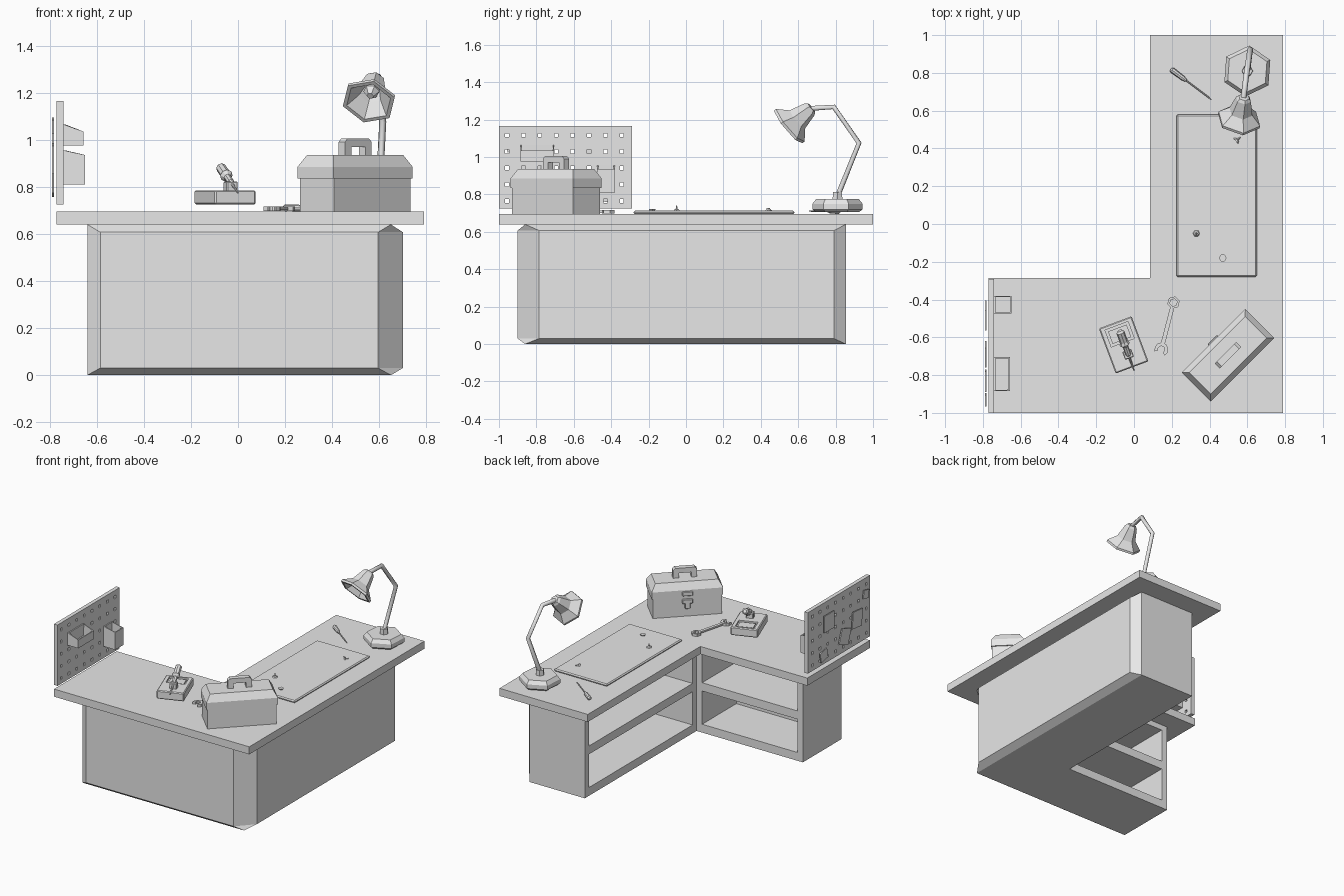
import bpy, bmesh, math
from mathutils import Matrix, Vector, Euler

if "Cube" in bpy.data.objects:
    bpy.data.objects.remove(bpy.data.objects["Cube"], do_unlink=True)

grey = bpy.data.materials.new("light grey")
grey.use_nodes = True
grey.diffuse_color = (0.8, 0.8, 0.8, 1)
grey.node_tree.nodes["Principled BSDF"].inputs["Base Color"].default_value = (0.8, 0.8, 0.8, 1)


def finish(name, bm, matrix=Matrix()):
    bm.transform(matrix)
    bmesh.ops.recalc_face_normals(bm, faces=bm.faces)
    mesh = bpy.data.meshes.new(name)
    bm.to_mesh(mesh)
    bm.free()
    mesh.materials.append(grey)
    obj = bpy.data.objects.new(name, mesh)
    bpy.context.collection.objects.link(obj)
    return obj


def place(loc, rot=(0, 0, 0)):
    return Matrix.Translation(loc) @ Euler(rot).to_matrix().to_4x4()


def add_box(bm, center, size):
    bmesh.ops.create_cube(bm, size=1, matrix=Matrix.Translation(center) @ Matrix.Diagonal((*size, 1)))


def box(name, center, size, matrix=Matrix(), bevel=0):
    bm = bmesh.new()
    add_box(bm, center, size)
    if bevel:
        bmesh.ops.bevel(bm, geom=bm.edges[:], offset=bevel, segments=1, affect='EDGES')
    return finish(name, bm, matrix)


def prism(name, points, z0, z1, matrix=Matrix()):
    bm = bmesh.new()
    face = bm.faces.new([bm.verts.new((x, y, z0)) for x, y in points])
    ext = bmesh.ops.extrude_face_region(bm, geom=[face])["geom"]
    bmesh.ops.translate(bm, vec=(0, 0, z1 - z0), verts=[v for v in ext if isinstance(v, bmesh.types.BMVert)])
    return finish(name, bm, matrix)


def lathe(name, profile, sides, start, direction, phase=0):
    """Spin (radius, distance) pairs around an axis and cap both ends."""
    bm = bmesh.new()
    rings = []
    for r, t in profile:
        angles = [phase + math.tau * i / sides for i in range(sides)]
        rings.append([bm.verts.new((r * math.cos(a), r * math.sin(a), t)) for a in angles])
    for a, b in zip(rings, rings[1:]):
        for i in range(sides):
            j = (i + 1) % sides
            bm.faces.new((a[i], a[j], b[j], b[i]))
    bm.faces.new(rings[0])
    bm.faces.new(rings[-1])
    turn = Vector(direction).to_track_quat('Z', 'Y').to_matrix().to_4x4()
    return finish(name, bm, Matrix.Translation(start) @ turn)


def cut(obj, boxes, matrix=Matrix()):
    bm = bmesh.new()
    for center, size in boxes:
        add_box(bm, center, size)
    cutter = finish("cutter", bm, matrix)
    cutter.hide_render = True
    mod = obj.modifiers.new("cut", 'BOOLEAN')
    mod.operation, mod.solver, mod.object = 'DIFFERENCE', 'EXACT', cutter
    bpy.context.view_layer.objects.active = obj
    bpy.ops.object.modifier_apply(modifier=mod.name)
    bpy.data.objects.remove(cutter, do_unlink=True)


# L-shaped worktop
prism("worktop", [(-.77, -1), (.79, -1), (.79, 1), (.085, 1), (.085, -.285), (-.77, -.285)], .64, .695)

# Cabinet with bevelled outer panels
bm = bmesh.new()
outline = [(-.64, -.42), (-.64, -.86), (.65, -.86), (.65, .855), (.21, .855), (.21, -.42)]
panel = [(-.585, -.90), (.595, -.90), (.70, -.785), (.70, .79)]
lo, hi = [[bm.verts.new((x, y, z)) for x, y in outline] for z in (0, .64)]
plo, phi = [[bm.verts.new((x, y, z)) for x, y in panel] for z in (.03, .607)]
for ring, rim in ((lo, plo), (hi, phi)):
    bm.faces.new(ring)
    bm.faces.new((ring[1], ring[2], rim[1], rim[0]))
    bm.faces.new((ring[2], rim[2], rim[1]))
    bm.faces.new((ring[2], ring[3], rim[3], rim[2]))
for i in range(3):
    bm.faces.new((plo[i], plo[i + 1], phi[i + 1], phi[i]))
for i, j in ((0, 1), (3, 4), (4, 5), (5, 0)):
    bm.faces.new((lo[i], lo[j], hi[j], hi[i]))
for i, k in ((1, 0), (3, 3)):
    bm.faces.new((lo[i], plo[k], phi[k], hi[i]))
cabinet = finish("cabinet", bm)

# Open shelf bays, two rows in each wing
bays = []
for z in (.18, .48):
    bays.append(((.40, .2175, z), (.44, 1.185, .24)))
    bays.append(((-.215, -.60, z), (.76, .42, .24)))
cut(cabinet, bays)

# Pegboard with square holes
board = box("pegboard", (-.756, -.645, .945), (.028, .71, .44))
cut(board, [((-.756, -.957 + .0877 * i, .765 + .088 * j), (.1, .02, .02))
            for i in range(8) for j in range(5)])

# Notes pinned behind the pegboard
notes = [(-.51, 1.02, .11, .12, 0), (-.83, .92, .11, .12, .1), (-.69, .845, .11, .11, .35),
         (-.45, .80, .08, .07, -.2), (-.93, 1.06, .06, .06, .2)]
for y, z, w, h, tilt in notes:
    box("note", (0, 0, 0), (.008, w, h), place((-.786, y, z), (tilt, 0, 0)))

# Open trays hung on the pegboard
for name, y0, y1, z0, back, front, depth in (("wide_tray", -.885, -.705, .975, 1.065, 1.035, .085),
                                             ("tall_tray", -.475, -.38, .81, .955, .935, .093)):
    bm = bmesh.new()
    x0, x1 = -.742, -.742 + depth
    base = [bm.verts.new(p) for p in ((x0, y0, z0), (x1, y0, z0), (x1, y1, z0), (x0, y1, z0))]
    rim = [bm.verts.new(p) for p in ((x0, y0, back), (x1, y0, front), (x1, y1, front), (x0, y1, back))]
    bm.faces.new(base)
    for i in range(4):
        j = (i + 1) % 4
        bm.faces.new((base[i], base[j], rim[j], rim[i]))
    tray = finish(name, bm)
    solid = tray.modifiers.new("walls", 'SOLIDIFY')
    solid.thickness = .01

# Work mat and loose screws
box("work_mat", (.4375, .15, .704), (.425, .86, .018), bevel=.007)
for x, y, d in ((.33, -.05, (0, 0, 1)), (.47, -.18, (0, 0, -1)), (.54, .44, (.6, .5, .1))):
    flip = .02 if d[2] < 0 else 0
    lathe("screw", [(.02, 0), (.014, .009), (.006, .012), (.003, .03)], 6, (x, y, .711 + flip / 2), d)

# Desk lamp
lathe("lamp_base", [(.115, .705), (.135, .72), (.135, .75), (.115, .775)], 6, (.60, .81, 0), (0, 0, 1), .45)
lathe("lamp_collar", [(.03, 0), (.028, .04)], 6, (.60, .81, .772), (0, 0, 1))
curve = bpy.data.curves.new("lamp_arm", 'CURVE')
curve.dimensions = '3D'
curve.bevel_depth, curve.bevel_resolution, curve.use_fill_caps = .015, 1, True
path = [(.60, .81, .79), (.615, .925, 1.075), (.595, .79, 1.268), (.58, .67, 1.26)]
spline = curve.splines.new('POLY')
spline.points.add(len(path) - 1)
for point, co in zip(spline.points, path):
    point.co = (*co, 1)
curve.materials.append(grey)
arm = bpy.data.objects.new("lamp_arm", curve)
bpy.context.collection.objects.link(arm)
lathe("lamp_shade", [(.03, -.015), (.042, 0), (.065, .085), (.118, .135), (.118, .15),
                     (.10, .15), (.055, .09), (.03, .02)], 6, (.58, .66, 1.255), (-.025, -.115, -.095), .2)
lathe("lamp_bulb", [(.02, .02), (.035, .08), (.015, .11)], 6, (.58, .66, 1.255), (-.025, -.115, -.095))

# Toolbox, turned across the corner
turn = place((.4975, -.695, 0), (0, 0, math.radians(45)))
box("toolbox_body", (0, 0, .765), (.46, .205, .14), turn)
box("toolbox_lid", (0, 0, .86), (.475, .216, .05), turn)
bm = bmesh.new()
add_box(bm, (0, 0, .91), (.475, .216, .05))
for v in bm.verts:
    if v.co.z > .91:
        v.co.x *= .88
        v.co.y *= .74
finish("toolbox_lid_top", bm, turn)
arch = [(-.08, 0), (-.08, .055), (-.065, .07), (.065, .07), (.08, .055), (.08, 0),
        (.042, 0), (.042, .035), (-.042, .035), (-.042, 0)]
prism("toolbox_handle", arch, -.019, .019, turn @ place((0, 0, .935), (math.pi / 2, 0, 0)))
for z, w, h in ((.86, .07, .03), (.805, .07, .03), (.775, .035, .045)):
    box("toolbox_latch", (0, .108, z), (w, .018, h), turn, .003)

# Soldering stand with sponge well and iron
stand_turn = place((-.055, -.64, 0), (0, 0, math.radians(20.5)))
stand = box("iron_stand", (0, 0, .755), (.185, .255, .06), stand_turn, .006)
cut(stand, [((0, .06, .785), (.13, .095, .03))], stand_turn)
box("stand_sponge", (0, .06, .772), (.105, .07, .016), stand_turn)
box("iron_holder", (.005, -.055, .80), (.05, .045, .045), stand_turn, .004)
lathe("soldering_iron", [(.012, 0), (.022, .01), (.022, .07), (.028, .085), (.015, .10), (.015, .15),
                         (.007, .16), (.003, .25)], 8, (-.075, -.565, .885), (.075, -.21, -.11))


# Wrench: open jaw, shaft and hex ring
def arc_band(name, x, y, inner, outer, a0, a1, steps, matrix):
    bm = bmesh.new()
    loops = []
    for i in range(steps + 1):
        a = a0 + (a1 - a0) * i / steps
        loops.append([bm.verts.new((x + r * math.cos(a), y + r * math.sin(a), z))
                      for r, z in ((inner, 0), (outer, 0), (outer, .018), (inner, .018))])
    for a, b in zip(loops, loops[1:]):
        for i in range(4):
            j = (i + 1) % 4
            bm.faces.new((a[i], a[j], b[j], b[i]))
    bm.faces.new(loops[0])
    bm.faces.new(loops[-1])
    bmesh.ops.remove_doubles(bm, verts=bm.verts, dist=.0001)
    return finish(name, bm, matrix)


wrench = place((.177, -.54, .698), (0, 0, math.atan2(.25, .065)))
box("wrench_shaft", (0, 0, .009), (.20, .022, .012), wrench)
arc_band("wrench_ring", .128, 0, .02, .034, 0, math.tau, 6, wrench)
arc_band("wrench_jaw", -.128, 0, .018, .037, -2.4, 2.1, 7, wrench)

# Screwdriver
lathe("screwdriver", [(.008, 0), (.015, .008), (.013, .08), (.008, .10), (.004, .105), (.004, .25), (.002, .27)],
      8, (.195, .82, .711), (.22, -.165, 0))
